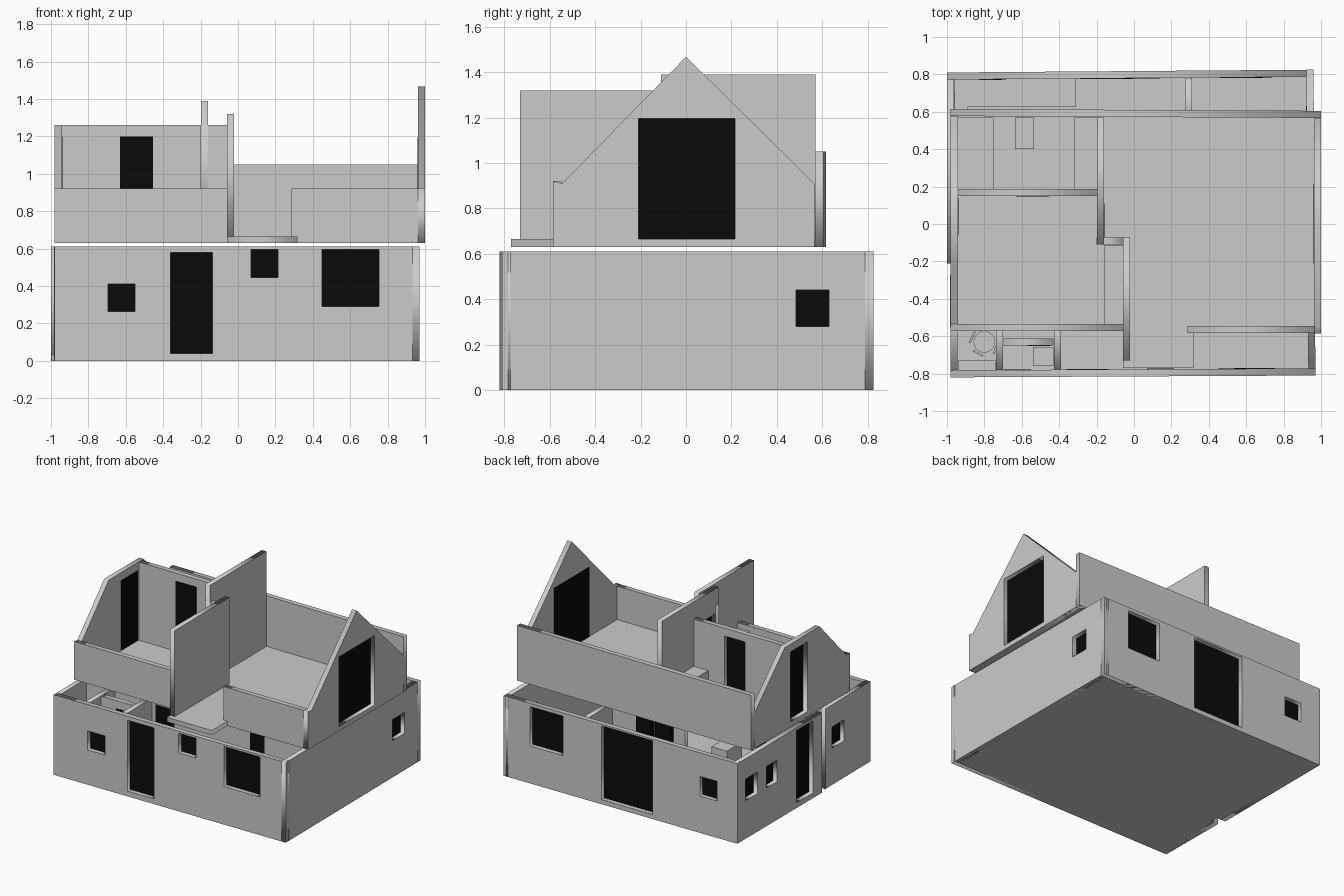
import bpy, math
from mathutils import Matrix, Vector

if "Cube" in bpy.data.objects:
    bpy.data.objects.remove(bpy.data.objects["Cube"])

BLACK = bpy.data.materials.new("dark_glass")
BLACK.diffuse_color = (0.003, 0.003, 0.003, 1)
BLACK.use_nodes = True
BLACK.node_tree.nodes["Principled BSDF"].inputs["Base Color"].default_value = BLACK.diffuse_color
T = 0.038  # wall thickness


def place(name, mesh, matrix=None, mat=None):
    o = bpy.data.objects.new(name, mesh)
    bpy.context.collection.objects.link(o)
    if matrix:
        o.matrix_world = matrix
    if mat:
        o.data.materials.append(mat)
    return o


def box(name, x0, x1, y0, y1, z0, z1, matrix=None, mat=None):
    v = [(x, y, z) for x in (x0, x1) for y in (y0, y1) for z in (z0, z1)]
    f = [(0, 1, 3, 2), (4, 6, 7, 5), (0, 4, 5, 1), (2, 3, 7, 6), (0, 2, 6, 4), (1, 5, 7, 3)]
    m = bpy.data.meshes.new(name)
    m.from_pydata(v, [], f)
    return place(name, m, matrix, mat)


def plate(name, loops, z0, z1, matrix=None):
    """Flat outline with holes, extruded from z0 to z1."""
    c = bpy.data.curves.new(name, 'CURVE')
    c.dimensions, c.fill_mode = '2D', 'BOTH'
    c.extrude = (z1 - z0) / 2
    for loop in loops:
        s = c.splines.new('POLY')
        s.points.add(len(loop) - 1)
        for p, (x, y) in zip(s.points, loop):
            p.co = (x, y, 0, 1)
        s.use_cyclic_u = True
    tmp = place(name + "_outline", c)
    bpy.context.view_layer.update()
    mesh = bpy.data.meshes.new_from_object(tmp.evaluated_get(bpy.context.evaluated_depsgraph_get()))
    bpy.data.objects.remove(tmp)
    mesh.transform(Matrix.Translation((0, 0, (z0 + z1) / 2)))
    return place(name, mesh, matrix)


def wall(name, p, q, z0, z1, holes=(), profile=None, t=T):
    """Wall with its outer face on p-q and thickness to the left; holes are
    (start, end, bottom, top) along the main axis, with dark panes inside."""
    d = (Vector(q) - Vector(p)).normalized()
    axis = 0 if abs(d.x) > abs(d.y) else 1
    u = lambda c: abs(c - p[axis])
    m = Matrix(((d.x, 0, d.y, p[0]), (d.y, 0, -d.x, p[1]), (0, 1, 0, 0), (0, 0, 0, 1)))
    prof = profile or [(p[axis], z0), (q[axis], z0), (q[axis], z1), (p[axis], z1)]
    loops = [[(u(a), z) for a, z in prof]]
    for a, b, lo, hi in holes:
        loops.append([(u(a), lo), (u(b), lo), (u(b), hi), (u(a), hi)])
    plate(name, loops, -t, 0, m)
    for i, (a, b, lo, hi) in enumerate(holes):
        s, e = sorted((u(a), u(b)))
        box(f"{name}_pane_{i}", s, e, lo, hi, -t - 0.003, -t + 0.004, m, BLACK)


# ground floor slab with the notch in the left side
plate("ground_floor", [[(-.978, -.818), (.968, -.808), (.958, .822), (-.998, .808), (-.998, -.21),
                        (-.92, -.21), (-.92, -.27), (-.98, -.27)]], 0, .035)

# ground storey outer walls
H = .61
wall("ground_front_wall", (-.98, -.82), (.97, -.81), 0, H,
     [(-.695, -.55, .265, .41), (-.36, -.135, .04, .58), (.07, .215, .445, .595), (.45, .755, .29, .595)])
wall("ground_right_wall", (.97, -.81), (.96, .825), 0, H, [(.485, .63, .28, .44)])
wall("ground_back_wall", (.96, .825), (-1, .81), 0, H,
     [(.74, .46, .285, .585), (.14, -.29, .035, .597), (-.685, -.83, .28, .43)])
wall("ground_left_back_wall", (-1, .81), (-1, -.21), 0, H,
     [(.71, .57, .29, .455), (.46, .335, .29, .455), (.1, -.1, .04, .59)])
wall("ground_left_front_wall", (-.985, -.27), (-.98, -.82), 0, H, [(-.35, -.5, .28, .44)])

# ground storey partitions
wall("office_partition", (-.7, -.78), (-.7, -.45), .035, H)
wall("toilet_partition", (-.39, -.78), (-.39, -.45), .035, H)
wall("toilet_door_partition", (-.43, -.612), (-.70, -.612), .035, H, [(-.45, -.57, .04, .55)])
wall("hall_partition", (.93, -.44), (-.94, -.44), .035, H, [(.56, .44, .04, .57), (-.2, -.36, .04, .57)])
wall("kitchen_partition", (.31, .49), (.31, .78), .035, H)
wall("back_partition", (.31, .455), (-.31, .455), .035, H)
for i, x in enumerate((-.15, .01)):
    box(f"back_partition_door_{i}", x - .065, x + .065, .453, .497, .04, .57, None, BLACK)

# ground storey furniture
box("kitchen_counter", -.89, -.31, .625, .78, .035, .27)
box("kitchen_side_counter", -.96, -.89, .45, .78, .035, .27)
box("tall_cabinet", -.75, -.62, .4, .58, .035, .55)
box("toilet", -.54, -.43, -.76, -.66, .035, .17)
box("desk", -.94, -.74, -.78, -.73, .17, .19)


def disc(name, r, z0, z1, x, y, n=20):
    ring = [(x + r * math.cos(2 * math.pi * k / n), y + r * math.sin(2 * math.pi * k / n)) for k in range(n)]
    return plate(name, [ring], z0, z1)


# round office chair
disc("chair_seat", .058, .15, .17, -.8, -.63)
disc("chair_stem", .01, .05, .15, -.8, -.63, 8)
disc("chair_foot", .045, .035, .05, -.8, -.63, 10)
for name, a, half, z0, z1 in (("chair_arm_right", -.4, .04, .2, .215), ("chair_arm_left", 2.7, .04, .2, .215),
                              ("chair_back", 4.2, .03, .17, .28)):
    m = Matrix.Translation((-.8, -.63, 0)) @ Matrix.Rotation(a, 4, 'Z')
    box(name, .065, .075, -half, half, z0, z1, m)

# upper floor slab with the front bay
B = .63
plate("upper_floor", [[(-.978, -.57), (-.06, -.57), (-.06, -.77), (.318, -.77), (.318, -.58),
                       (.998, -.58), (.998, .603), (-.978, .612)]], B, .665)

# upper low walls
wall("upper_front_left_wall", (-.98, -.572), (-.06, -.572), B, .92)
wall("upper_front_right_wall", (.285, -.583), (.965, -.583), B, .92)
wall("upper_back_wall", (1, .605), (-.98, .615), B, 1.05)

# full gable on the right, truncated gable on the left
wall("right_gable", (1, -.585), (1, .57), B, 0, [(-.21, .215, .665, 1.195)],
     [(-.585, B), (.565, B), (.565, .91), (0, 1.467), (-.545, .91), (-.585, .92)])
wall("left_gable", (-.98, .575), (-.98, -.57), B, 0, [(.14, -.06, .668, 1.2)],
     [(.575, B), (-.57, B), (-.57, .92), (-.53, .92), (-.21, 1.26), (.21, 1.26), (.565, .91), (.575, .92)])

# upper tall dividing walls
wall("bay_divider", (-.022, -.73), (-.022, -.07), B, 1.32)
wall("centre_divider", (-.198, .57), (-.198, -.11), B, 1.39, [(.11, -.07, .668, 1.2)])
wall("divider_link", (-.2, -.11), (-.06, -.11), B, 1.26)
wall("bathroom_wall", (-.198, .188), (-.94, .188), B, 1.26, [(-.455, -.63, .668, 1.2)])

# upper fittings
box("bath_counter", -.32, -.198, .188, .57, .665, .9)
box("bath_tub", -.94, -.75, .188, .57, .665, .8)
box("upper_toilet", -.635, -.535, .4, .57, .665, .8)
box("wardrobe", -.16, -.06, -.535, -.115, .665, .88)
